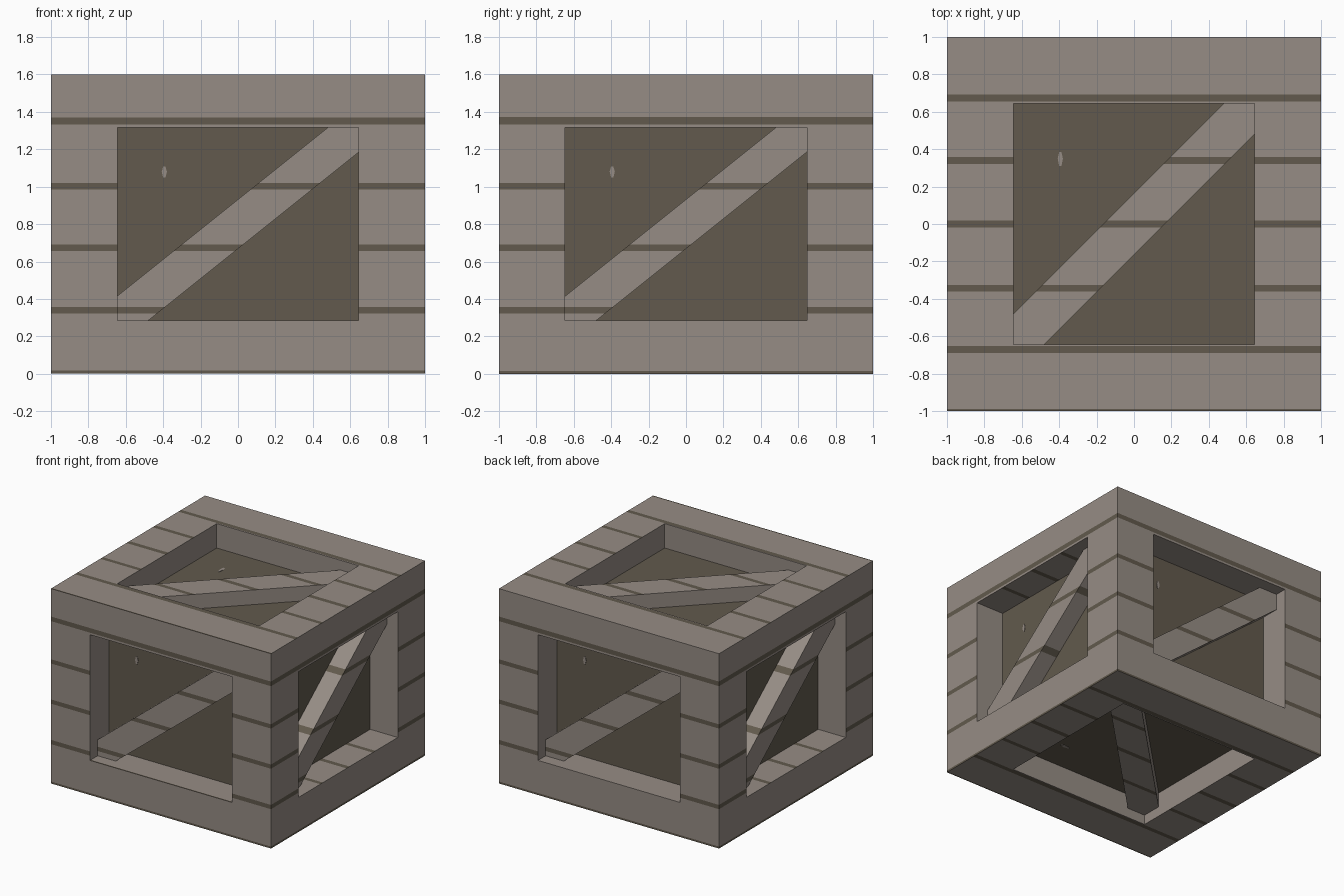
import bpy, bmesh, math
from mathutils import Matrix, Vector

if "Cube" in bpy.data.objects:
    bpy.data.objects.remove(bpy.data.objects["Cube"])

HALF, OPEN, PANEL, BRACE = 1.0, 0.645, 0.75, 0.9
Z_SCALE = 0.8
# painted gaps between planks: heights on the sides, y ranges on top and bottom
GAPS_Z = [(-0.01, 0.016), (0.323, 0.358), (0.655, 0.69), (0.985, 1.02), (1.333, 1.371)]
GAPS_Y = [(-1.01, -0.988), (-0.69, -0.652), (-0.36, -0.325), (-0.02, 0.02),
          (0.32, 0.357), (0.655, 0.692)]


def material(name, rgb):
    m = bpy.data.materials.new(name)
    m.diffuse_color = (*rgb, 1)
    m.use_nodes = True
    m.node_tree.nodes["Principled BSDF"].inputs["Base Color"].default_value = m.diffuse_color
    return m


WOOD = material("weathered_wood", (0.305, 0.264, 0.233))
DARK = material("dark_wood", (0.122, 0.102, 0.074))


def rot(angle, axis):
    return Matrix.Rotation(math.radians(angle), 4, axis)


SIDES = {
    "front": Matrix.Identity(4),
    "right": rot(90, 'Z'),
    "back": rot(180, 'Z'),
    "left": rot(270, 'Z'),
    "top": rot(-90, 'X'),
    "bottom": rot(90, 'Z') @ rot(90, 'X'),
}


def squash(bm):
    """Turn the 2 unit cube space into the final 1.6 unit tall crate."""
    for v in bm.verts:
        v.co.z = (v.co.z + 1) * Z_SCALE
    bm.normal_update()


def cut_gaps(bm, gaps, axis):
    for gap in gaps:
        for d in gap:
            p = Vector((0, 0, 0))
            p[axis] = d
            n = Vector((0, 0, 0))
            n[axis] = 1
            bmesh.ops.bisect_plane(bm, geom=bm.verts[:] + bm.edges[:] + bm.faces[:],
                                   plane_co=p, plane_no=n, dist=1e-5)


def paint_gaps(bm, skip_inner):
    cut_gaps(bm, GAPS_Z, 2)
    cut_gaps(bm, GAPS_Y, 1)
    bm.normal_update()
    for f in bm.faces:
        c, n = f.calc_center_median(), f.normal
        if abs(n.z) > 0.9:
            gaps, value = GAPS_Y, c.y
        else:
            gaps, value = GAPS_Z, c.z
            if skip_inner and abs(n.x * c.x + n.y * c.y) < 0.99:
                continue
        if any(lo < value < hi for lo, hi in gaps):
            f.material_index = 1


def finish(bm, name):
    me = bpy.data.meshes.new(name)
    bm.to_mesh(me)
    bm.free()
    me.materials.append(WOOD)
    me.materials.append(DARK)
    ob = bpy.data.objects.new(name, me)
    bpy.context.collection.objects.link(ob)
    return ob


def prism(points, y_front, y_back, matrix):
    """Extrude an x-z outline from y_front back to y_back, then turn it to a side."""
    bm = bmesh.new()
    face = bm.faces.new([bm.verts.new((x, y_front, z)) for x, z in points])
    ext = bmesh.ops.extrude_face_region(bm, geom=[face])
    for v in ext["geom"]:
        if isinstance(v, bmesh.types.BMVert):
            v.co.y = y_back
    bmesh.ops.recalc_face_normals(bm, faces=bm.faces[:])
    bm.transform(matrix)
    squash(bm)
    return bm


# crate frame: cube with a dark sunken panel in every side
bm = bmesh.new()
bmesh.ops.create_cube(bm, size=2 * HALF)
panels = bm.faces[:]
bmesh.ops.inset_individual(bm, faces=panels, thickness=HALF - OPEN, use_even_offset=True)
for f in bmesh.ops.extrude_discrete_faces(bm, faces=panels)["faces"]:
    f.material_index = 1
    bmesh.ops.translate(bm, verts=f.verts[:], vec=-f.normal * (HALF - PANEL))
squash(bm)
paint_gaps(bm, True)
finish(bm, "crate_frame")

# diagonal brace and a small pale fleck on each panel
a, b = OPEN, 0.48
outline = [(-a, -a), (-b, -a), (a, b), (a, a), (b, a), (-a, -b)]
fleck = [(-0.40, 0.31), (-0.388, 0.31), (-0.38, 0.35), (-0.388, 0.385),
         (-0.40, 0.385), (-0.408, 0.35)]
for side, matrix in SIDES.items():
    bm = prism(outline, -BRACE, -PANEL + 0.01, matrix)
    paint_gaps(bm, False)
    finish(bm, side + "_brace")
    finish(prism(fleck, -PANEL - 0.004, -PANEL + 0.004, matrix), side + "_fleck")
